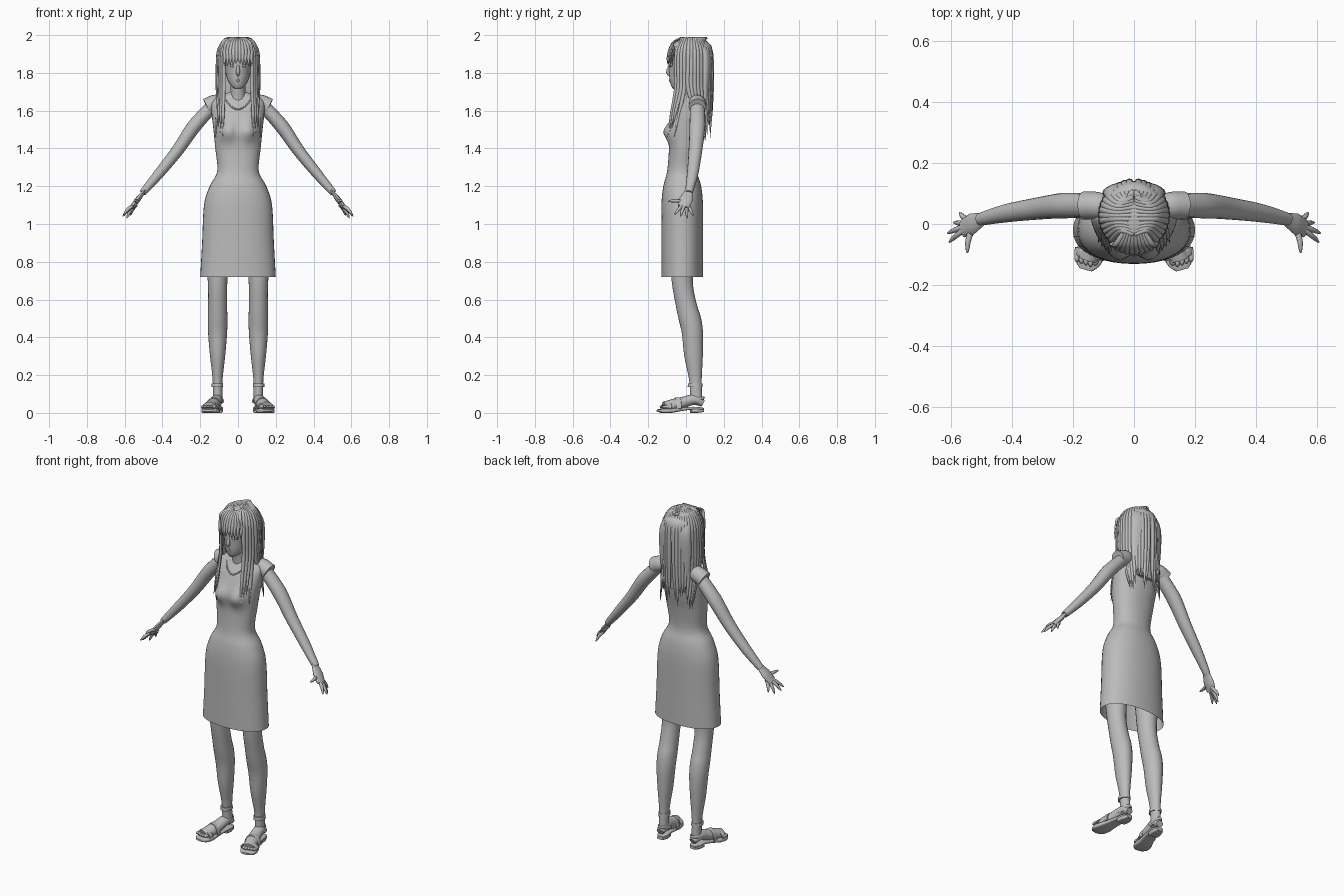
import bpy, bmesh, math, random
from mathutils import Vector

random.seed(4)
if "Cube" in bpy.data.objects:
    bpy.data.objects.remove(bpy.data.objects["Cube"])

# One plain grey for the whole figure
grey = bpy.data.materials.new("plain grey")
grey.use_nodes = True
shade = (.5, .5, .5, 1)
grey.diffuse_color = shade
grey.node_tree.nodes["Principled BSDF"].inputs["Base Color"].default_value = shade

ACROSS, ALONG, UPWARD = Vector((1, 0, 0)), Vector((0, 1, 0)), Vector((0, 0, 1))


def smooth_path(points, steps=5):
    """Catmull-Rom samples through tuples of any length."""
    points = [Vector(point) for point in points]
    last = len(points) - 1
    samples = []
    for i in range(last):
        before, start = points[max(i - 1, 0)], points[i]
        end, after = points[i + 1], points[min(i + 2, last)]
        for step in range(steps):
            t = step / steps
            leave, arrive = (end - before) / 2, (after - start) / 2
            bulge = 3 * (end - start) - 2 * leave - arrive
            twist = 2 * (start - end) + leave + arrive
            samples.append(start + t * (leave + t * (bulge + t * twist)))
    return samples + [points[last]]


def skin(name, rings, sides, power, mirror, open_start=False, shape=None):
    """Skin rounded rings given as centre, width vector and depth vector."""
    bm = bmesh.new()
    loops = []
    for centre, width, depth in rings:
        loop = []
        for k in range(sides):
            angle = math.tau * k / sides
            c, s = (math.copysign(abs(value) ** (2 / power), value)
                    for value in (math.cos(angle), math.sin(angle)))
            position = centre + width * c + depth * s
            loop.append(bm.verts.new(shape(position) if shape else position))
        loops.append(loop)
    for lower, upper in zip(loops, loops[1:]):
        for k in range(sides):
            n = (k + 1) % sides
            bm.faces.new((lower[k], lower[n], upper[n], upper[k]))
    if not open_start:
        bm.faces.new(loops[0])
    bm.faces.new(loops[-1])
    bmesh.ops.recalc_face_normals(bm, faces=bm.faces)
    mesh = bpy.data.meshes.new(name)
    bm.to_mesh(mesh)
    bm.free()
    mesh.materials.append(grey)
    part = bpy.data.objects.new(name, mesh)
    bpy.context.collection.objects.link(part)
    if mirror:
        part.modifiers.new("mirror", "MIRROR").use_mirror_merge = False
    bpy.ops.object.select_all(action="DESELECT")
    part.select_set(True)
    bpy.context.view_layer.objects.active = part
    bpy.ops.object.shade_smooth_by_angle(angle=math.radians(50))


def column(name, rows, x=0, sides=24, power=2, mirror=False, **options):
    """Stack of level rings, each row holding y, z, half width and half depth."""
    rings = [(Vector((x, row[0], row[1])), ACROSS * row[2], ALONG * row[3])
             for row in smooth_path(rows)]
    skin(name, rings, sides, power, mirror, **options)


def limb(name, points, radii, wide=ALONG, flatness=1, sides=12, power=2, mirror=True):
    """Tube along a curve, its radii spread evenly from end to end."""
    path = smooth_path(points)
    last = len(path) - 1
    rings = []
    for i, centre in enumerate(path):
        place = i / last * (len(radii) - 1)
        low = min(int(place), len(radii) - 2)
        radius = radii[low] + (radii[low + 1] - radii[low]) * (place - low)
        radius = max(radius, .001)
        forward = (path[min(i + 1, last)] - path[max(i - 1, 0)]).normalized()
        width = (wide - forward * wide.dot(forward)).normalized()
        rings.append((centre, width * radius, forward.cross(width) * radius * flatness))
    skin(name, rings, sides, power, mirror)


# Dress with a shaped bust
def bust(position):
    if position.y < 0:
        sideways = (abs(position.x) - .055) / .04
        height = (position.z - 1.49) / .05
        position.y -= .035 * math.exp(-sideways ** 2 - height ** 2)
    return position


column("dress", [(-.02, .72, .2, .11), (-.02, .9, .19, .11), (-.02, 1.1, .18, .11), (-.02, 1.2, .15, .1),
                 (-.02, 1.28, .11, .08), (-.01, 1.4, .12, .08), (0, 1.5, .13, .09),
                 (.02, 1.6, .14, .08), (.04, 1.66, .13, .06), (.04, 1.7, .04, .04)],
       sides=40, power=2.2, open_start=True, shape=bust)
limb("sleeve", [(.07, .05, 1.65), (.12, .06, 1.64), (.165, .06, 1.62)], (.035, .045, .046), sides=20)
limb("neckline", [(-.07, 0, 1.67), (-.05, -.035, 1.635), (0, -.06, 1.606), (.05, -.035, 1.635), (.07, 0, 1.67)],
     (.004, .004), wide=UPWARD, mirror=False)

# Neck, head and face
column("neck", [(.03, 1.62, .06, .05), (.02, 1.68, .04, .045), (.01, 1.8, .04, .05)])
column("head", [(-.05, 1.714, .014, .018), (-.04, 1.73, .036, .038), (-.02, 1.76, .054, .066),
                (0, 1.8, .066, .09), (.01, 1.87, .074, .1), (.02, 1.95, .06, .08), (.02, 1.98, .03, .04)])
limb("nose", [(0, -.084, 1.85), (0, -.095, 1.805), (0, -.085, 1.787)], (.005, .011, .006),
     wide=ACROSS, mirror=False)
for name, height in (("upper_lip", 1.768), ("lower_lip", 1.758)):
    limb(name, [(-.02, -.075, height), (0, -.084, height), (.02, -.075, height)], (0, .006, 0),
         wide=UPWARD, mirror=False)
limb("eye", [(.016, -.083, 1.835), (.03, -.081, 1.837), (.046, -.073, 1.835)], (0, .008, 0), wide=UPWARD)

# Arms, palms and fingers
limb("arm", [(.12, .06, 1.64), (.23, .06, 1.52), (.32, .05, 1.39), (.42, .035, 1.265), (.505, .015, 1.165)],
     (.038, .042, .036, .03, .02), flatness=.9, sides=16)
limb("palm", [(.495, .015, 1.177), (.53, 0, 1.13), (.56, -.015, 1.09)], (.02, .036, .03), flatness=.4)
fingertips = {"thumb": (.545, -.095, 1.12), "index_finger": (.605, -.06, 1.05),
              "middle_finger": (.61, -.03, 1.04), "ring_finger": (.59, .005, 1.03),
              "little_finger": (.57, .037, 1.045)}
for name, tip in fingertips.items():
    tip = Vector(tip)
    root = Vector((.53, 0, 1.12)).lerp(tip, .25)
    knuckle = root.lerp(tip, .5) + Vector((.004, 0, .003))
    limb(name, [root, knuckle, tip], (.011, .01, .009, .007, .002),
         wide=ACROSS if name == "thumb" else ALONG, sides=8)

# Legs and ankle straps
column("leg", [(.055, .05, .026, .032), (.05, .17, .026, .033), (.04, .3, .04, .049), (.034, .42, .05, .056),
               (.02, .5, .052, .06), (0, .58, .05, .056), (-.02, .7, .052, .056), (-.02, .9, .07, .07)],
       x=.108, mirror=True)
column("ankle_strap", [(.048, .136, .031, .039), (.048, .156, .03, .038)], x=.109, mirror=True)

# Feet and sandals, turned slightly outward
limb("foot", [(.107, .09, .05), (.112, .04, .07), (.125, -.03, .05), (.15, -.115, .03)],
     (.02, .03, .032, .037, .033), wide=ACROSS, flatness=.9, sides=16)
limb("sole", [(.107, .094, .022), (.115, .02, .024), (.14, -.08, .012), (.158, -.15, .012)],
     (.016, .03, .03, .035, .045, .046, .02), wide=ACROSS, flatness=.27, sides=20, power=5)
limb("heel", [(.107, .093, .012), (.11, .06, .012), (.114, .025, .012)], (.018, .03, .03),
     wide=ACROSS, flatness=.4, sides=16, power=5)
for k in range(5):
    radius = .008 if k else .011
    front = Vector((.127 + .015 * k, .005 * abs(k - 1) - .138, .029))
    limb("toe", [front + ALONG * .04, front + ALONG * .01 + UPWARD * .004, front],
         (radius, radius, radius / 2), wide=ACROSS, sides=8)


def strap(name, x, y, reach, height):
    """Flat band arched over the foot."""
    arch = [math.pi * k / 8 for k in range(9)]
    limb(name, [(x + reach * math.cos(a), y + reach * math.cos(a) / 5, .022 + height * math.sin(a))
                for a in arch], (.014, .014), flatness=.3, power=4)


strap("toe_strap", .146, -.098, .044, .032)
strap("instep_strap", .13, -.045, .039, .056)
limb("heel_strap", [(.078, .03, .06), (.085, .075, .075), (.107, .096, .08), (.13, .075, .075), (.14, .03, .06)],
     (.008, .008), wide=UPWARD, flatness=.4)

# Hair: scalp cap and back curtain under the separate locks
column("hair_cap", [(.04, 1.86, .1, .09), (.03, 1.9, .1, .11), (.03, 1.95, .09, .1), (.02, 1.988, .03, .05)])
column("hair_back", [(.07, 1.96, .07, .04), (.1, 1.88, .1, .04), (.1, 1.7, .1, .03), (.106, 1.54, .07, .01)])


def lock(name, degrees, tip, width):
    """One lock from the parting, over the crown and down to its tip."""
    direction = math.radians(degrees)
    c, s = math.cos(direction), math.sin(direction)

    def around(reach, height):
        return Vector((.108 * reach * c, .027 + .112 * reach * s, height))

    tip = Vector(tip)
    parting = Vector((.002, .027 + .085 * s, 1.984))
    temple = around(1, 1.72)
    limb(name, [parting, around(.6, 1.975), around(.93, 1.92), around(1, 1.84), temple,
                temple.lerp(tip, .55), tip],
         (width / 2, width, width, width, width, width * .8, 0),
         wide=Vector((-s, c, 0)), flatness=.8, sides=8)


for k in range(4):
    lock("front_lock", 9 * k - 46, (.082 + .012 * k, .012 * k - .098, 1.46 + .025 * (k % 3)), .011)
for degrees in range(-8, 90, 9):
    direction = math.radians(degrees)
    lock("side_lock" if degrees < 30 else "back_lock", degrees,
         (.1 * math.cos(direction) + .006, .085 + .045 * max(math.sin(direction), .2),
          random.uniform(1.43, 1.54)), .0125)

# Fringe
for k in range(5):
    x = .008 + .0155 * k
    y = 5 * x * x - .098
    limb("fringe_lock", [(x / 2, -.03, 1.982), (x * .85, -.068, 1.96), (x, y + .008, 1.915),
                         (x, y, 1.875), (x + .004, y, 1.848 - .006 * (k % 2) - .003 * k)],
         (.008, .011, .011, .008, 0), wide=ACROSS, flatness=.6, sides=8)
